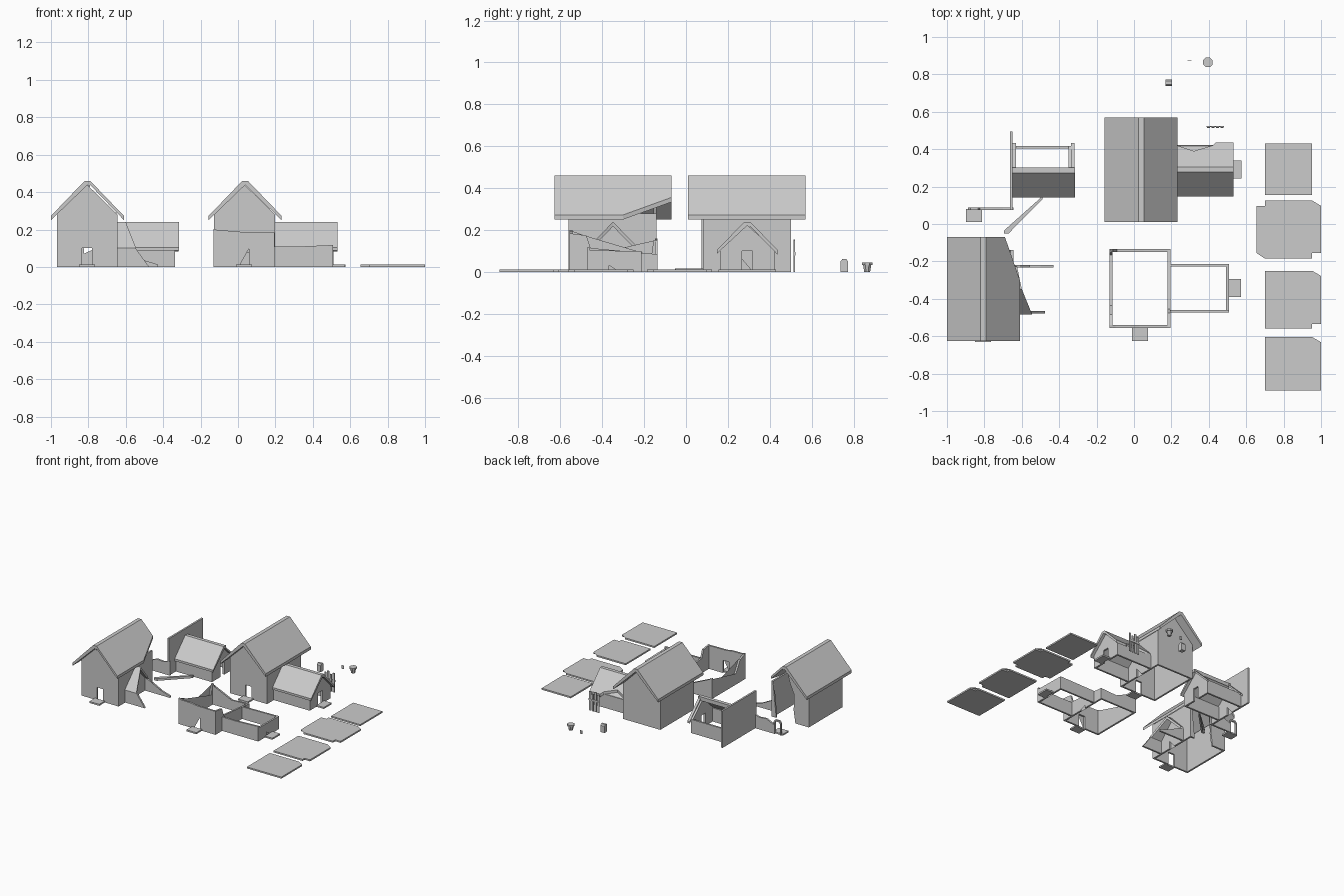
import bpy, bmesh, math
from mathutils import Matrix

if "Cube" in bpy.data.objects:
    bpy.data.objects.remove(bpy.data.objects["Cube"])

T = 0.014          # wall thickness


def prism(name, pts, axis, a, b):
    """Extrude a 2D profile along an axis: x -> (y,z), y -> (x,z), z -> (x,y)."""
    put = {'x': lambda p, t: (t, p[0], p[1]),
           'y': lambda p, t: (p[0], t, p[1]),
           'z': lambda p, t: (p[0], p[1], t)}[axis]
    return loft(name, [put(p, a) for p in pts], [put(p, b) for p in pts])


def loft(name, low, high):
    bm = bmesh.new()
    lo = [bm.verts.new(p) for p in low]
    hi = [bm.verts.new(p) for p in high]
    n = len(lo)
    bm.faces.new(lo[::-1])
    bm.faces.new(hi)
    for i in range(n):
        j = (i + 1) % n
        bm.faces.new((lo[i], lo[j], hi[j], hi[i]))
    bmesh.ops.triangulate(bm, faces=[f for f in bm.faces if len(f.verts) > 4])
    return finish(name, bm)


def finish(name, bm):
    bmesh.ops.recalc_face_normals(bm, faces=bm.faces)
    me = bpy.data.meshes.new(name)
    bm.to_mesh(me)
    bm.free()
    ob = bpy.data.objects.new(name, me)
    bpy.context.collection.objects.link(ob)
    return ob


def box(name, x0, x1, y0, y1, z0, z1):
    return prism(name, [(x0, y0), (x1, y0), (x1, y1), (x0, y1)], 'z', z0, z1)


def slab(name, plan, height, t=0.022):
    """Sloping roof piece from its plan outline."""
    top = [(x, y, height(x, y)) for x, y in plan]
    return loft(name, [(x, y, z - t) for x, y, z in top], top)


def wall(c, left, right, top, door=0.0275, dh=0.1):
    """Wall profile with a doorway in the bottom edge."""
    d = [(c - door, 0), (c - door, dh), (c + door, dh), (c + door, 0)] if door else []
    return [(left, 0)] + d + [(right, 0)] + top


# Shared layout: main house walls, wing walls, roof profiles
W, L, WC, WW = 0.162, 0.42, 0.212, 0.13
WX = 0.475


def gable(c, w, eave, peak):
    return [(c + w, eave), (c, peak), (c - w, eave)]


def chevron(c, w, eave, fascia, ridge, flat, inner):
    return [(c - w, eave), (c - w, eave + fascia), (c - flat, ridge), (c + flat, ridge),
            (c + w, eave + fascia), (c + w, eave), (c, inner)]


def steps(n, ox, oy, main=True, wing=True):
    if main:
        box(n + "_door_step", ox - 0.043, ox + 0.043, oy - 0.07, oy, 0, 0.012)
    if wing:
        x, y = ox + WX, oy + WC
        box(n + "_wing_step", x, x + 0.065, y - 0.048, y + 0.048, 0, 0.012)


def house_walls(n, ox, oy, back=True):
    top = gable(ox, W, 0.28, 0.44)
    prism(n + "_front_wall", wall(ox, ox - W, ox + W, top), 'y', oy, oy + T)
    if back:
        prism(n + "_back_wall", wall(ox, ox - W, ox + W, top, 0), 'y', oy + L - T, oy + L)
    box(n + "_left_wall", ox - W, ox - W + T, oy, oy + L, 0, 0.28)
    right_wall(n, ox, oy, 0.28)


def right_wall(n, ox, oy, h):
    prof = wall(oy + WC, oy, oy + L, [(oy + L, h), (oy, h)])
    prism(n + "_right_wall", prof, 'x', ox + W - T, ox + W)


def wing_walls(n, ox, oy):
    c = oy + WC
    for s, side in ((-1, "front"), (1, "back")):
        y = c + s * (WW - T / 2)
        box(f"{n}_wing_{side}_wall", ox + W, ox + WX, y - T / 2, y + T / 2, 0, 0.107)
    prism(n + "_wing_end_wall", wall(c, c - WW, c + WW, gable(c, WW, 0.107, 0.225), 0.025),
          'x', ox + WX - T, ox + WX)


def wing_roof_front(n, ox, oy, x1):
    """Front slope plus ridge strip of a wing roof."""
    c = oy + WC
    prof = chevron(c, 0.145, 0.088, 0.017, 0.24, 0.014, 0.222)[:4] + [(c + 0.014, 0.21), (c, 0.222)]
    prism(n + "_wing_roof_front", prof, 'x', ox + W, x1)


# House A: complete house, wing with a sagging back slope
ax, ay = 0.035, 0.08
house_walls("house", ax, ay)
prism("house_roof", chevron(ax + .003, 0.195, 0.25, 0.023, 0.46, 0.015, 0.438), 'y', ay - 0.07, ay + 0.49)
wing_walls("house", ax, ay)
steps("house", ax, ay)
wing_roof_front("house", ax, ay, 0.532)
c = ay + WC


def back_slope(x, y):
    return 0.24 - (y - c - 0.014) * 1.03


slab("house_wing_roof_back", [(0.49, c + .014), (0.532, c + .014), (0.532, 0.437), (0.44, 0.437), (0.42, 0.42), (0.32, 0.39)],
     back_slope)
slab("house_wing_roof_back_upper", [(0.197, c + .014), (0.49, c + .014), (0.32, 0.39), (0.23, 0.42), (0.197, 0.42)], back_slope)
slab("house_wing_roof_sagging", [(0.23, 0.42), (0.32, 0.39), (0.42, 0.42)],
     lambda x, y: back_slope(x, y) - 0.02)

# House B: roof corner torn off, wing collapsed
bx, by = -0.807, -0.56
house_walls("broken_house", bx, by, back=False)
prism("broken_house_back_wall", [(bx - W, 0), (bx - 0.045, 0), (bx - 0.03, 0.1), (bx - 0.035, 0.22), (bx, 0.3),
                                 (bx + 0.03, 0.4), (bx, 0.44), (bx - W, 0.28)], 'y', by + L - T, by + L)
prism("broken_house_back_stub", [(bx + W - 0.04, 0), (bx + W, 0), (bx + W, 0.28), (bx + W - 0.015, 0.25)],
      'y', by + L - T, by + L)
steps("broken_house", bx, by, wing=False)
cx = bx + .002
prof = chevron(cx, 0.195, 0.25, 0.023, 0.46, 0.015, 0.438)
prism("broken_house_roof_left", prof[:4] + [(cx + 0.015, 0.425), prof[6]], 'y', -0.626, -0.07)
slab("broken_house_roof_right", [(cx + .015, -0.626), (cx + .195, -0.626), (cx + .195, -0.3), (-0.69, -0.07), (cx + .015, -0.07)],
     lambda x, y: 0.46 - (x - cx - 0.015) * 1.04)
c = by + WC
slab("broken_wing_roof", [(-0.645, c), (-0.6, c), (-0.545, c - 0.135), (-0.645, c - 0.135)],
     lambda x, y: 0.24 - (c - y) * 1.03)
slab("broken_wing_roof_back", [(-0.645, c), (-0.6, c), (-0.625, c + 0.12), (-0.645, c + 0.125)],
     lambda x, y: 0.24 - (y - c) * 1.03)
prism("broken_wing_front_wall", [(-0.645, 0), (-0.475, 0), (-0.51, 0.045), (-0.548, 0.1), (-0.645, 0.1)],
      'y', c - WW, c - WW + T)
prism("broken_wing_back_wall", [(-0.645, 0), (-0.43, 0), (-0.43, 0.014), (-0.5, 0.035), (-0.56, 0.04), (-0.61, 0.09), (-0.645, 0.1)],
      'y', c + WW - T, c + WW)

# House C: roofless ruined walls
ex, ey = 0.032, -0.555
prism("ruin_front_wall", wall(ex, ex - W, ex + W, [(ex + W, 0.183), (0.03, 0.185), (-0.02, 0.193), (-0.1, 0.194), (ex - W, 0.202)]),
      'y', ey, ey + T)
prism("ruin_back_wall", [(ex - W, 0), (ex + W, 0), (ex + W, 0.085), (0.05, 0.078), (-0.09, 0.085), (-0.11, 0.15), (ex - W, 0.16)],
      'y', ey + L - T, ey + L)
prism("ruin_left_wall", [(ey, 0), (ey + L, 0), (ey + L, 0.16), (ey + L - .02, 0.15), (ey + L - .03, 0.08),
                         (ey + 0.12, 0.085), (ey + 0.07, 0.175), (ey, 0.2)], 'x', ex - W, ex - W + T)
prism("ruin_right_wall", wall(ey + WC, ey, ey + L, [(ey + L, 0.085), (ey + 0.1, 0.115), (ey + 0.08, 0.175), (ey, 0.185)], dh=0.09),
      'x', ex + W - T, ex + W)
c = ey + WC
prism("ruin_wing_front_wall", [(ex + W, 0), (ex + WX, 0), (ex + WX, 0.117), (0.3, 0.108), (ex + W, 0.11)], 'y', c - WW, c - WW + T)
prism("ruin_wing_back_wall", [(ex + W, 0), (ex + WX, 0), (ex + WX, 0.1), (ex + W, 0.095)], 'y', c + WW - T, c + WW)
prism("ruin_wing_end_wall", wall(c, c - WW, c + WW, [(c + WW, 0.1), (c - WW, 0.104)], 0.025, 0.085), 'x', ex + WX - T, ex + WX)
steps("ruin", ex, ey)

# House D: main house gone, wing standing with half its roof
dx, dy = -0.812, 0.075
right_wall("remnant", dx, dy, 0.29)
wing_walls("remnant", dx, dy)
wing_roof_front("remnant", dx, dy, -0.315)
c = dy + WC
for i, x in enumerate((-0.65, -0.337)):
    slab(f"remnant_rafter_{i}", [(x, c), (x + .02, c), (x + .02, c + .147), (x, c + .147)],
         lambda x, y: 0.24 - (y - c) * 0.97, 0.016)
prism("remnant_front_wall", [(-0.825, 0), (-0.645, 0), (-0.645, 0.11), (-0.7, 0.095), (-0.76, 0.1), (-0.825, 0.07)], 'y', dy, dy + T)
prism("remnant_door_frame", [(-0.887, 0), (-0.887, 0.095), (-0.875, 0.112), (-0.835, 0.112), (-0.823, 0.095), (-0.823, 0),
                             (-0.833, 0), (-0.833, 0.09), (-0.84, 0.1), (-0.87, 0.1), (-0.877, 0.09), (-0.877, 0)], 'y', dy, dy + T)
steps("remnant", -0.855, 0.08, wing=False)

# Fallen beam between the houses
prism("fallen_beam", [(-0.695, -0.052), (-0.67, -0.05), (-0.49, 0.132), (-0.49, 0.148), (-0.672, -0.033), (-0.695, -0.035)], 'z', 0, 0.018)

# Floor plates: a main rectangle with side tabs
for i, (y0, y1, left, t0, t1) in enumerate(((0.155, 0.43, 0.7, 0, 0), (-0.185, 0.125, 0.655, -0.155, 0.097),
                                            (-0.56, -0.25, 0.7, -0.535, -0.278), (-0.89, -0.605, 0.7, -0.89, -0.632))):
    pts = [(0.7, y0), (0.953, y0)]
    if t1 != t0:
        pts += [(0.953, t0), (1.0, t0), (1.0, t1), (0.953, t1)] if t0 != y0 else [(1.0, t0), (1.0, t1), (0.953, t1)]
        if t0 == y0:
            pts.pop(1)
    pts += [(0.953, y1), (0.7, y1)]
    if left < 0.7:
        pts += [(0.7, t1), (left, t1), (left, t0), (0.7, t0)]
    prism(f"floor_plate_{i}", pts, 'z', 0, 0.012)

# Fence planks
for i, h in enumerate((0.14, 0.155, 0.135, 0.15)):
    x = 0.39 + i * 0.024
    box(f"fence_plank_{i}", x, x + 0.016, 0.513, 0.519, 0, h)
box("fence_rail", 0.388, 0.48, 0.519, 0.523, 0.08, 0.095)

# Small props: rounded box, bucket with rim, handle
prism("rounded_box", [(0.738, 0), (0.772, 0), (0.772, 0.052), (0.764, 0.063), (0.746, 0.063), (0.738, 0.052)], 'x', 0.168, 0.202)
bm = bmesh.new()
for r1, r2, z0, z1 in ((0.015, 0.021, 0, 0.034), (0.027, 0.028, 0.034, 0.046)):
    bmesh.ops.create_cone(bm, cap_ends=True, segments=8, radius1=r1, radius2=r2, depth=z1 - z0,
                          matrix=Matrix.Translation((0.395, 0.864, (z0 + z1) / 2)) @ Matrix.Rotation(math.pi / 8, 4, 'Z'))
finish("bucket", bm)
box("small_handle", 0.287, 0.308, 0.873, 0.878, 0, 0.025)
